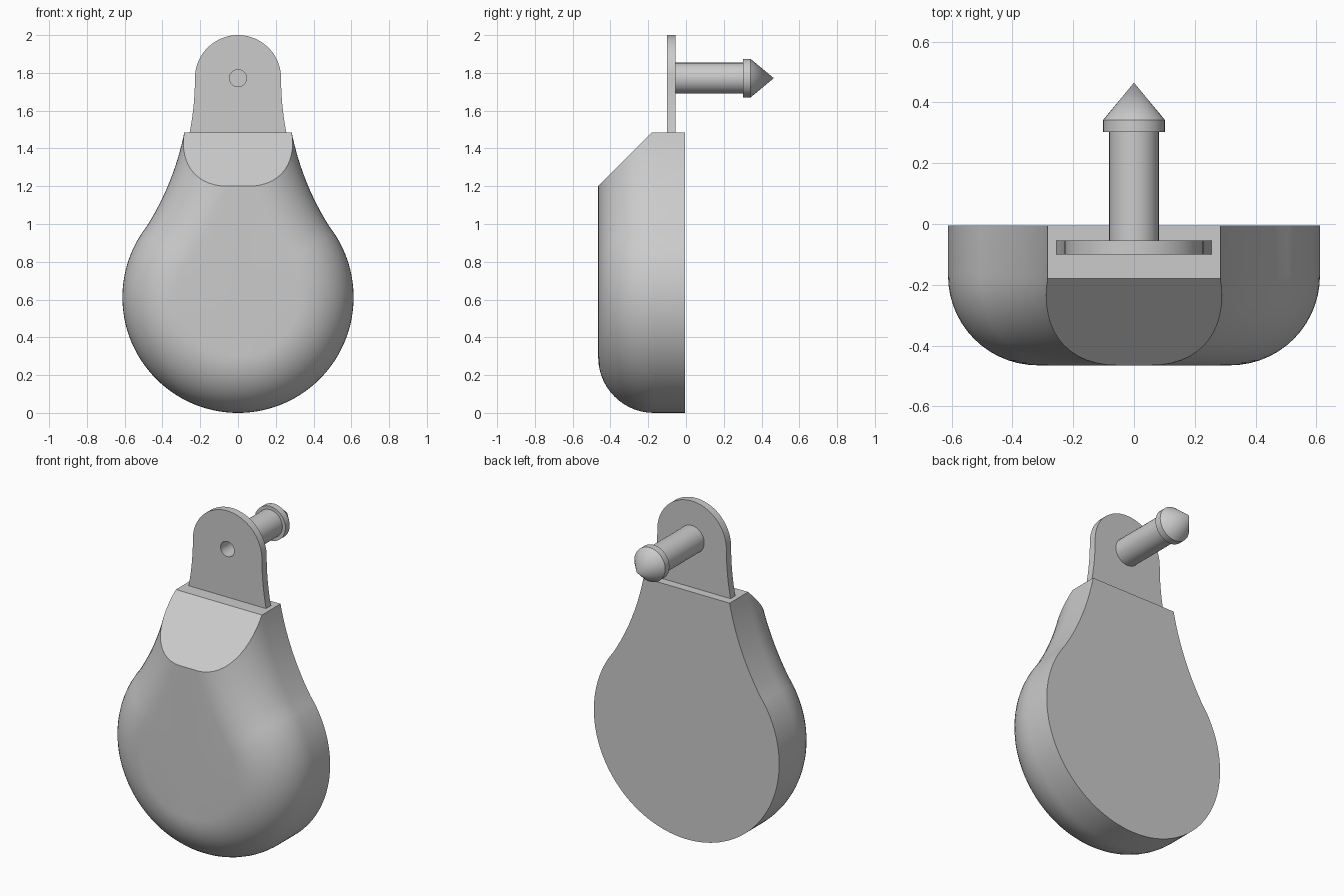
import bpy, bmesh
from math import sin, cos, pi, radians, sqrt
from mathutils import Vector, Matrix

cube = bpy.data.objects.get("Cube")
if cube:
    bpy.data.objects.remove(cube, do_unlink=True)

GREY = (0.6, 0.6, 0.6, 1.0)
mat = bpy.data.materials.new("light grey")
mat.use_nodes = True
mat.diffuse_color = GREY
mat.node_tree.nodes["Principled BSDF"].inputs["Base Color"].default_value = GREY

BACK, FRONT = -0.005, -0.465
BULB_R, FILLET = 0.612, 0.295
PIN_Z, NECK_X, NECK_R = 1.772, 1.724, 1.468   # centre and radius of the neck flare
TAB_R = 0.228
BORE_R = 0.045


def finish(bm, name):
    bmesh.ops.recalc_face_normals(bm, faces=bm.faces[:])
    mesh = bpy.data.meshes.new(name)
    bm.to_mesh(mesh)
    bm.free()
    mesh.materials.append(mat)
    obj = bpy.data.objects.new(name, mesh)
    bpy.context.collection.objects.link(obj)
    bpy.ops.object.select_all(action='DESELECT')
    obj.select_set(True)
    bpy.context.view_layer.objects.active = obj
    bpy.ops.object.shade_smooth_by_angle(angle=radians(28))
    return obj


def cut(bm, point, normal):
    """Slice off everything beyond the plane and close the opening."""
    res = bmesh.ops.bisect_plane(bm, geom=bm.verts[:] + bm.edges[:] + bm.faces[:],
                                 dist=1e-5, plane_co=point, plane_no=normal, clear_outer=True)
    edges = [e for e in res["geom_cut"] if isinstance(e, bmesh.types.BMEdge)]
    bmesh.ops.holes_fill(bm, edges=edges, sides=0)


# Pear-shaped body: half outline of a round bulb flowing into a concave neck
outline = []
N = 48
for i in range(N + 1):
    a = radians(-90 + 124 * i / N)
    n = Vector((cos(a), sin(a)))
    outline.append((Vector((0, BULB_R)) + n * BULB_R, n))
for i in range(1, 21):
    a = radians(34 * (1 - i / 20))
    n = Vector((cos(a), sin(a)))
    outline.append((Vector((NECK_X, PIN_Z)) - n * NECK_R, n))

bm = bmesh.new()
rows = []
STEPS = 14
for p, n in outline:
    row = [(0, BACK, p.y), (p.x, BACK, p.y)]
    for k in range(STEPS + 1):
        t = pi / 2 * k / STEPS
        q = p - n * FILLET * (1 - cos(t))
        row.append((max(q.x, 0), FRONT + FILLET * (1 - sin(t)), q.y))
    row.append((0, FRONT, row[-1][2]))
    rows.append([bm.verts.new(c) for c in row])
for r0, r1 in zip(rows, rows[1:]):
    for j in range(len(r0) - 1):
        bm.faces.new((r0[j], r0[j + 1], r1[j + 1], r1[j]))
bmesh.ops.remove_doubles(bm, verts=bm.verts[:], dist=1e-5)
bmesh.ops.mirror(bm, geom=bm.verts[:] + bm.edges[:] + bm.faces[:], axis='X', merge_dist=1e-5)
bmesh.ops.remove_doubles(bm, verts=bm.verts[:], dist=1e-5)
bmesh.ops.dissolve_degenerate(bm, dist=1e-5, edges=bm.edges[:])
cut(bm, (0, FRONT, 1.2), Vector((0, -1, 1)).normalized())   # sloped shoulder
cut(bm, (0, 0, 1.485), (0, 0, 1))                           # flat top
finish(bm, "body")

# Thin hanging tab with a round top and a hole
flare = NECK_X - TAB_R
side = []
for i in range(13):
    z = 1.475 + (PIN_Z - 1.475) * i / 12
    side.append((NECK_X - sqrt(flare ** 2 - (PIN_Z - z) ** 2), z))
arch = [(TAB_R * cos(pi * i / 40), PIN_Z + TAB_R * sin(pi * i / 40)) for i in range(1, 40)]
border = side + arch + [(-x, z) for x, z in reversed(side)]
hole = [(BORE_R * cos(2 * pi * i / 32), PIN_Z + BORE_R * sin(2 * pi * i / 32)) for i in range(32)]

bm = bmesh.new()
edges = []
for loop in (border, hole):
    vs = [bm.verts.new((x, -0.1, z)) for x, z in loop]
    edges += [bm.edges.new((vs[i - 1], vs[i])) for i in range(len(vs))]
bmesh.ops.triangle_fill(bm, use_beauty=True, use_dissolve=False, edges=edges, normal=(0, -1, 0))
ext = bmesh.ops.extrude_face_region(bm, geom=bm.faces[:], use_keep_orig=True)
moved = [v for v in ext["geom"] if isinstance(v, bmesh.types.BMVert)]
bmesh.ops.translate(bm, verts=moved, vec=(0, 0.045, 0))
finish(bm, "hanging_tab")

# Bored pin with a collar and pointed tip, turned around the y axis
profile = [(0, 0.28), (BORE_R, 0.28), (BORE_R, -0.055), (0.082, -0.055),
           (0.082, 0.302), (0.102, 0.302), (0.102, 0.342), (0, 0.465)]
bm = bmesh.new()
vs = [bm.verts.new((r, y, PIN_Z)) for r, y in profile]
es = [bm.edges.new(pair) for pair in zip(vs, vs[1:])]
bmesh.ops.spin(bm, geom=vs + es, cent=(0, 0, PIN_Z), axis=(0, 1, 0), angle=2 * pi, steps=32)
bmesh.ops.remove_doubles(bm, verts=bm.verts[:], dist=1e-5)
finish(bm, "pin")
